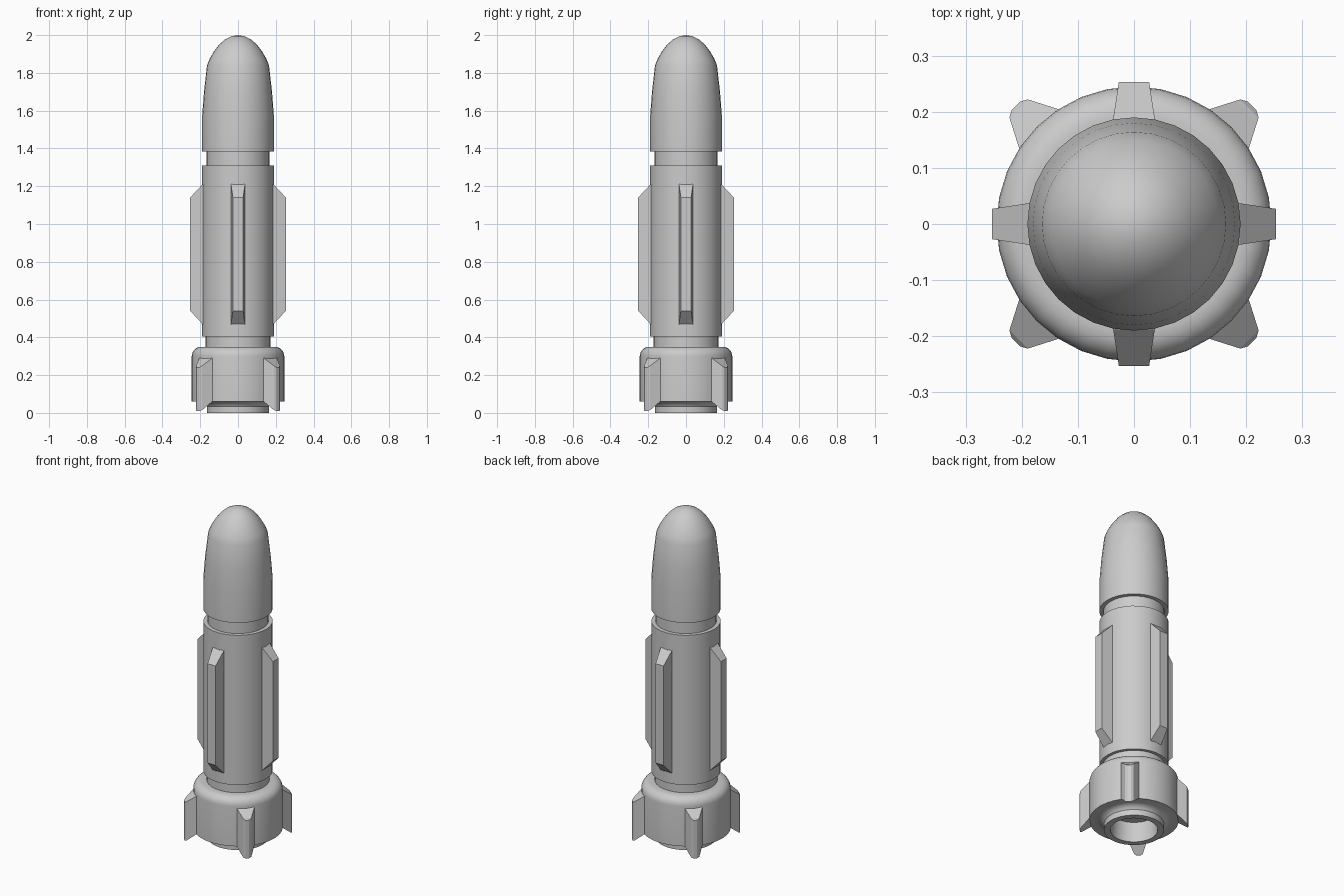
import bpy, bmesh
from math import cos, sin, pi, radians

if "Cube" in bpy.data.objects:
    bpy.data.objects.remove(bpy.data.objects["Cube"])

SEG = 32


def finish(name, bm, smooth=None):
    bmesh.ops.recalc_face_normals(bm, faces=bm.faces)
    me = bpy.data.meshes.new(name)
    bm.to_mesh(me)
    bm.free()
    ob = bpy.data.objects.new(name, me)
    bpy.context.collection.objects.link(ob)
    if smooth:
        bpy.ops.object.select_all(action='DESELECT')
        ob.select_set(True)
        bpy.context.view_layer.objects.active = ob
        bpy.ops.object.shade_smooth_by_angle(angle=radians(smooth))
    return ob


def lathe(name, profile, smooth=32):
    """Spin (radius, z) points around z; radius 0 closes to a pole."""
    bm = bmesh.new()
    rings = []
    for r, z in profile:
        n = 1 if r == 0 else SEG
        rings.append([bm.verts.new((r * cos(2 * pi * i / SEG),
                                    r * sin(2 * pi * i / SEG), z)) for i in range(n)])
    for a, b in zip(rings, rings[1:]):
        for i in range(SEG):
            j = (i + 1) % SEG
            quad = [a[i % len(a)], a[j % len(a)], b[j % len(b)], b[i % len(b)]]
            bm.faces.new(list(dict.fromkeys(quad)))
    return finish(name, bm, smooth)


def fin(name, angle, sections):
    """Loft cross-sections (radius, half_width, z_low, z_high) outwards."""
    bm = bmesh.new()
    c, s = cos(angle), sin(angle)
    loops = []
    for r, w, z0, z1 in sections:
        corners = [(-w, z0), (w, z0), (w, z1), (-w, z1)]
        loops.append([bm.verts.new((r * c - t * s, r * s + t * c, z)) for t, z in corners])
    for a, b in zip(loops, loops[1:]):
        for i in range(4):
            j = (i + 1) % 4
            bm.faces.new((a[i], a[j], b[j], b[i]))
    bm.faces.new(loops[0])
    bm.faces.new(loops[-1])
    return finish(name, bm)


# Nose cone
lathe("nose_cone", [(0, 1.385), (0.19, 1.385), (0.19, 1.57), (0.18, 1.70), (0.164, 1.84),
                    (0.15, 1.875), (0.128, 1.913), (0.10, 1.95), (0.07, 1.976),
                    (0.035, 1.994), (0, 2.0)])

# Main tube with recessed necks above and below
lathe("body_tube", [(0, 0.34), (0.172, 0.34), (0.172, 0.405), (0.19, 0.405), (0.19, 1.31),
                    (0.167, 1.31), (0.167, 1.39), (0, 1.39)])

# Tail housing with rounded shoulder, and hollow nozzle
shoulder = [(0.195 + 0.05 * cos(a * pi / 12), 0.30 + 0.05 * sin(a * pi / 12)) for a in range(7)]
lathe("tail_housing", [(0, 0.12), (0.125, 0.12), (0.13, 0.0), (0.165, 0.0), (0.165, 0.035),
                       (0.172, 0.045), (0.184, 0.055), (0.20, 0.06), (0.245, 0.06)]
      + shoulder + [(0, 0.35)])

# Four long body fins and four diagonal tail fins
for k in range(4):
    fin(f"body_fin_{k + 1}", k * pi / 2,
        [(0.17, 0.038, 0.46, 1.22), (0.188, 0.037, 0.47, 1.21), (0.253, 0.027, 0.54, 1.14)])
    fin(f"tail_fin_{k + 1}", pi / 4 + k * pi / 2,
        [(0.22, 0.052, 0.065, 0.30), (0.241, 0.049, 0.06, 0.29),
         (0.291, 0.023, 0.015, 0.25), (0.298, 0.010, 0.01, 0.24)])
